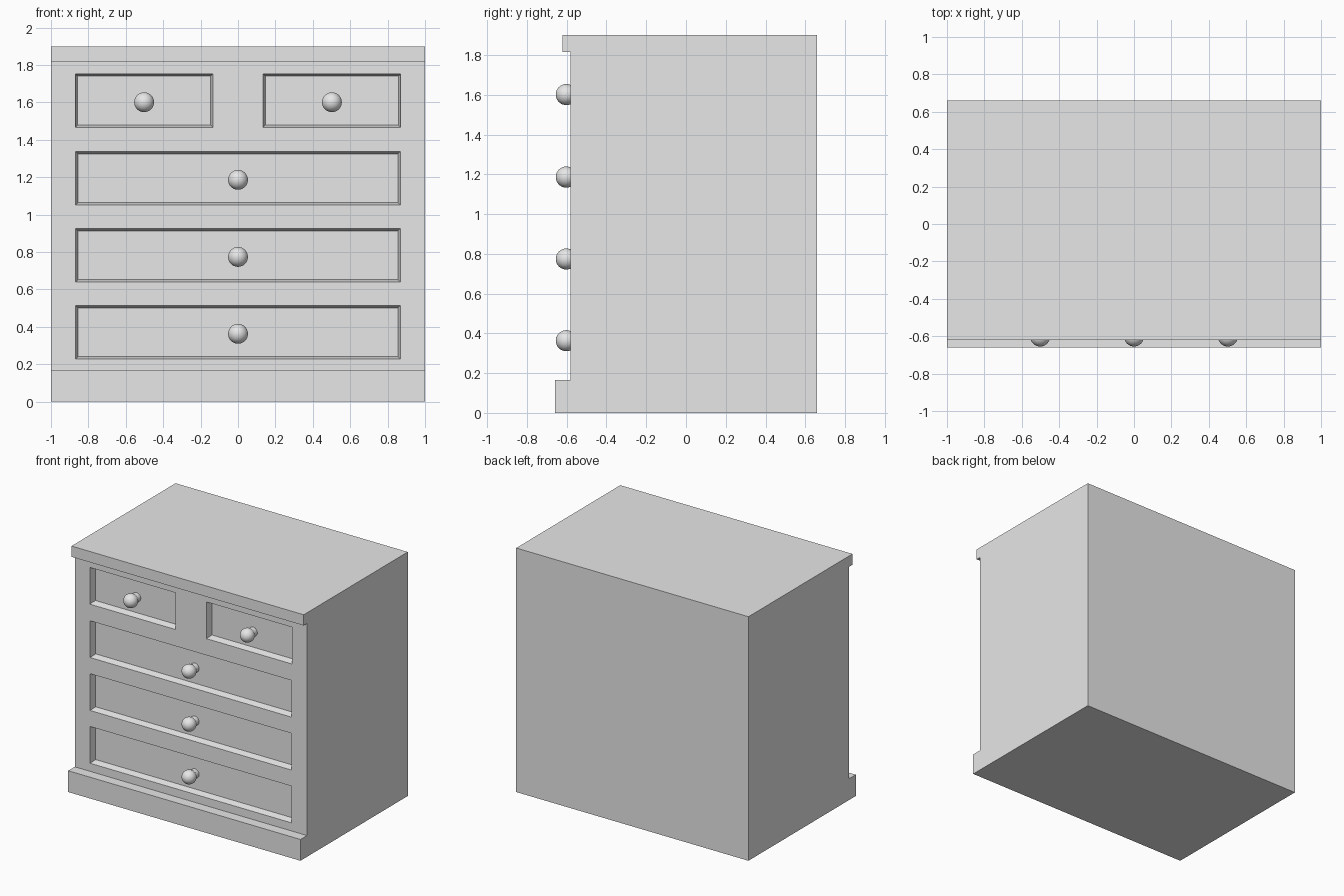
import bpy, bmesh
from math import pi
from mathutils import Matrix, Vector

cube = bpy.data.objects.get("Cube")
if cube:
    bpy.data.objects.remove(cube, do_unlink=True)

FRONT = -0.58      # plane of the drawer fronts' surround
FLOOR = -0.53      # plane of the recessed drawer panels
BACK = 0.66
TAPER = 0.013      # slope of the recess walls

grey = bpy.data.materials.new("plain grey")
grey.use_nodes = True
grey.diffuse_color = (0.8, 0.8, 0.8, 1)
grey.node_tree.nodes["Principled BSDF"].inputs["Base Color"].default_value = (0.8, 0.8, 0.8, 1)


def add_object(name, bm):
    bmesh.ops.recalc_face_normals(bm, faces=bm.faces)
    mesh = bpy.data.meshes.new(name)
    bm.to_mesh(mesh)
    bm.free()
    mesh.materials.append(grey)
    obj = bpy.data.objects.new(name, mesh)
    bpy.context.collection.objects.link(obj)
    return obj


# Drawers: x min, x max, z centre
HALF_HEIGHT = 0.143
drawers = [(-0.87, -0.134, 1.61), (0.134, 0.87, 1.61)]
drawers += [(-0.868, 0.868, z) for z in (1.195, 0.783, 0.372)]

# Cabinet: side profile with top lip and plinth, extruded across the width
profile = [(BACK, 0), (-0.66, 0), (-0.66, 0.166), (FRONT, 0.166),
           (FRONT, 1.816), (-0.62, 1.816), (-0.62, 1.9), (BACK, 1.9)]
bm = bmesh.new()
side = bm.faces.new([bm.verts.new((-1, y, z)) for y, z in profile])
ext = bmesh.ops.extrude_face_region(bm, geom=[side])
bmesh.ops.translate(bm, vec=(2, 0, 0),
                    verts=[v for v in ext["geom"] if isinstance(v, bmesh.types.BMVert)])
cabinet = add_object("cabinet", bm)

# Tapered cutter blocks for the drawer recesses
bm = bmesh.new()
depth = FLOOR - FRONT
for x0, x1, zc in drawers:
    block = bmesh.ops.create_cube(bm, size=2)["verts"]
    for v in block:
        inner = v.co.y > 0
        t = TAPER if inner else -TAPER     # outer end sits one depth in front
        v.co = Vector(((x0 + x1) / 2 + v.co.x * ((x1 - x0) / 2 - t),
                       FLOOR if inner else FRONT - depth,
                       zc + v.co.z * (HALF_HEIGHT - t)))
cutter = add_object("recess_cutter", bm)
cutter.hide_render = True

cut = cabinet.modifiers.new("drawer recesses", "BOOLEAN")
cut.operation = "DIFFERENCE"
cut.solver = "EXACT"
cut.object = cutter
bpy.context.view_layer.objects.active = cabinet
bpy.ops.object.modifier_apply(modifier=cut.name)
bpy.data.objects.remove(cutter, do_unlink=True)

# Knobs: a ball on a short round stem
KNOB_NAMES = ["top_right_knob", "top_left_knob", "upper_knob", "middle_knob", "lower_knob"]
for name, (x0, x1, zc) in zip(KNOB_NAMES, drawers):
    centre = Vector(((x0 + x1) / 2, -0.602, zc - 0.009))
    turn = Matrix.Rotation(pi / 2, 4, "X")
    bm = bmesh.new()
    bmesh.ops.create_uvsphere(bm, u_segments=32, v_segments=16, radius=0.053,
                              matrix=Matrix.Translation(centre) @ turn)
    stem_y = (centre.y + FLOOR + 0.01) / 2
    bmesh.ops.create_cone(bm, cap_ends=True, segments=32, radius1=0.036, radius2=0.036,
                          depth=FLOOR + 0.01 - centre.y,
                          matrix=Matrix.Translation((centre.x, stem_y, centre.z)) @ turn)
    knob = add_object(name, bm)
    bpy.ops.object.select_all(action="DESELECT")
    knob.select_set(True)
    bpy.context.view_layer.objects.active = knob
    bpy.ops.object.shade_smooth_by_angle()
